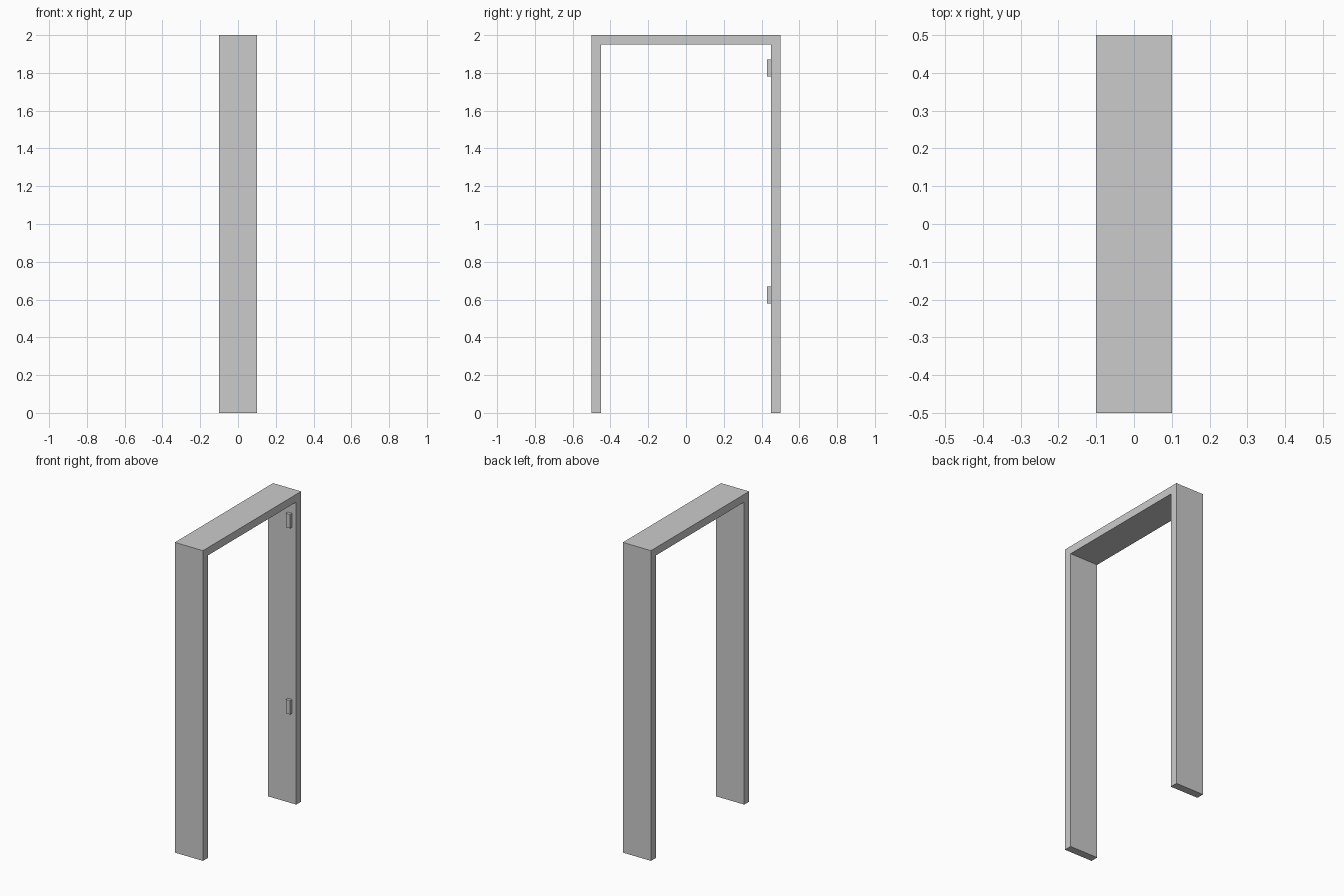
import bpy
import bmesh

if "Cube" in bpy.data.objects:
    bpy.data.objects.remove(bpy.data.objects["Cube"])


def prism(name, outline, x0, x1):
    """Extrude a (y, z) outline along x from x0 to x1."""
    bm = bmesh.new()
    face = bm.faces.new([bm.verts.new((x0, y, z)) for y, z in outline])
    side = bmesh.ops.extrude_face_region(bm, geom=[face])
    verts = [v for v in side["geom"] if isinstance(v, bmesh.types.BMVert)]
    bmesh.ops.translate(bm, verts=verts, vec=(x1 - x0, 0, 0))
    bmesh.ops.recalc_face_normals(bm, faces=bm.faces)
    mesh = bpy.data.meshes.new(name)
    bm.to_mesh(mesh)
    bm.free()
    obj = bpy.data.objects.new(name, mesh)
    bpy.context.collection.objects.link(obj)
    return obj


# Door frame: two jambs and the header as one U-shaped profile
W, H, T, D = 0.5, 2.0, 0.05, 0.1
half = [(W, 0), (W, H)]
inner = [(W - T, 0), (W - T, H - T)]
outline = (half + [(-y, z) for y, z in reversed(half)]
           + [(-y, z) for y, z in inner] + inner[::-1])
prism("door_frame", outline, -D, D)

# Hinges on the inner face of one jamb
for name, z in (("lower_hinge", 0.58), ("upper_hinge", 1.78)):
    prism(name, [(0.43, z), (W - T, z), (W - T, z + 0.09), (0.43, z + 0.09)],
          0.04, 0.07)
